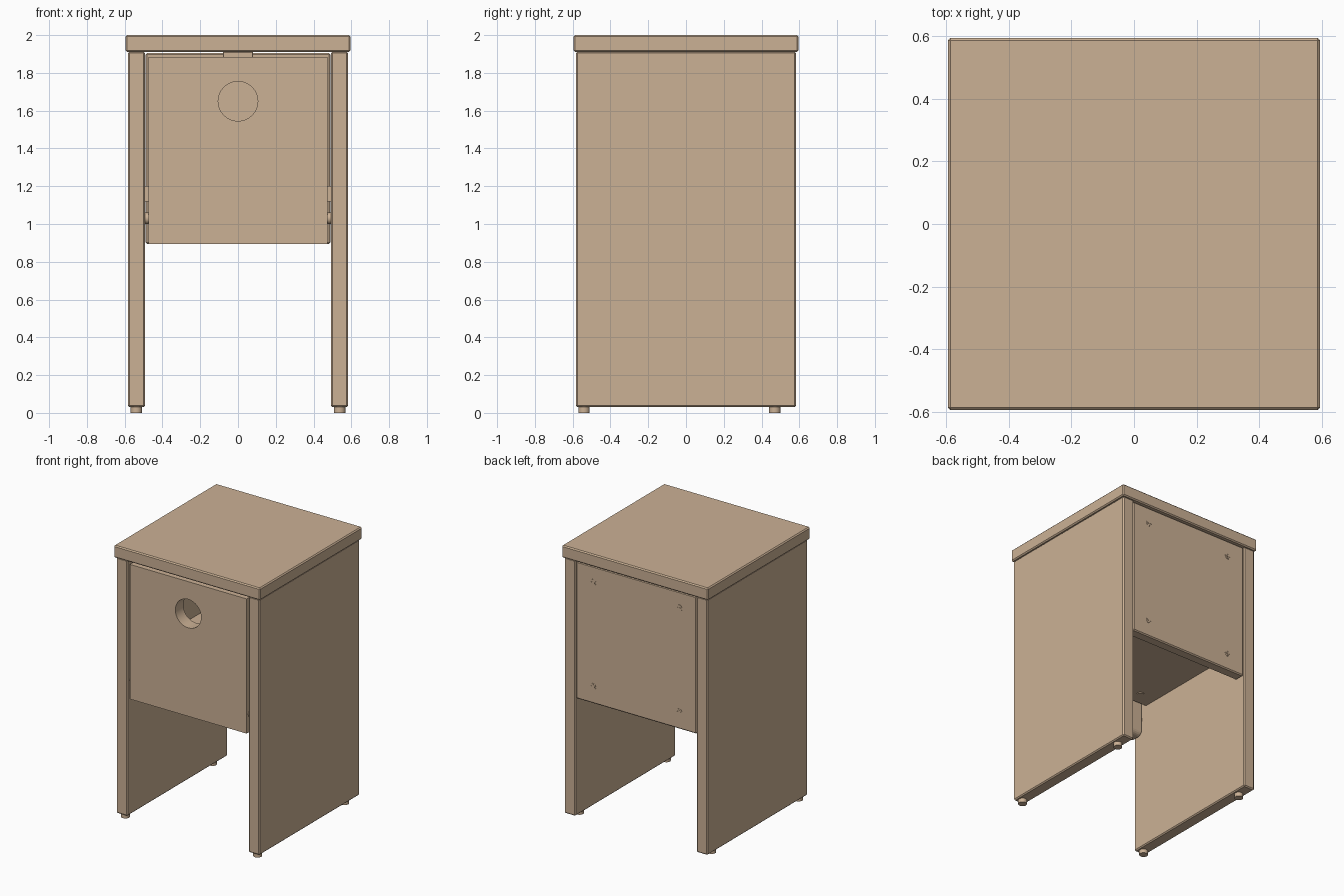
import bpy, bmesh, math
from mathutils import Matrix, Vector

cube = bpy.data.objects.get("Cube")
if cube:
    bpy.data.objects.remove(cube, do_unlink=True)

# one pale wood colour
wood = bpy.data.materials.new("pale wood")
wood.use_nodes = True
colour = (0.60, 0.44, 0.30, 1)
wood.diffuse_color = colour
wood.node_tree.nodes["Principled BSDF"].inputs["Base Color"].default_value = colour


def finish(name, bm):
    mesh = bpy.data.meshes.new(name)
    bm.to_mesh(mesh)
    bm.free()
    mesh.materials.append(wood)
    obj = bpy.data.objects.new(name, mesh)
    bpy.context.collection.objects.link(obj)
    return obj


def board(name, low, high, bevel=0.008, round_edge=None):
    """Box between two corners with small chamfers and an optional rounded edge."""
    low, high = Vector(low), Vector(high)
    bm = bmesh.new()
    bmesh.ops.create_cube(bm, size=1)
    bmesh.ops.scale(bm, vec=high - low, verts=bm.verts)
    bmesh.ops.translate(bm, vec=(low + high) / 2, verts=bm.verts)
    if round_edge:
        edges = [e for e in bm.edges if all(round_edge(v.co) for v in e.verts)]
        bmesh.ops.bevel(bm, geom=edges, offset=0.04, segments=5,
                        profile=0.5, affect='EDGES')
    elif bevel:
        bmesh.ops.bevel(bm, geom=bm.edges[:], offset=bevel, segments=1,
                        affect='EDGES')
    return finish(name, bm)


def rod(name, centre, radius, length, axis='Z', sides=24):
    """Capped cylinder along one axis."""
    turn = {'X': Matrix.Rotation(math.pi / 2, 4, 'Y'),
            'Y': Matrix.Rotation(math.pi / 2, 4, 'X'),
            'Z': Matrix.Identity(4)}[axis]
    bm = bmesh.new()
    bmesh.ops.create_cone(bm, cap_ends=True, segments=sides, radius1=radius,
                          radius2=radius, depth=length,
                          matrix=Matrix.Translation(centre) @ turn)
    for f in bm.faces:
        f.smooth = len(f.verts) == 4
    for e in bm.edges:
        e.smooth = e.calc_face_angle(0) < 0.6
    return finish(name, bm)


# carcass
board("top_board", (-0.595, -0.595, 1.91), (0.595, 0.595, 2.0))
board("back_panel", (-0.49, 0.50, 0.895), (0.49, 0.578, 1.905))
board("compartment_floor", (-0.492, -0.46, 1.12), (0.492, 0.502, 1.2), 0)

# sides, feet and door pivots
for side, s in (("left", 1), ("right", -1)):
    x1, x2 = sorted((0.492 * s, 0.583 * s))
    board(side + "_side_panel", (x1, -0.583, 0.03), (x2, 0.583, 1.912))
    for end, y in (("front", -0.54), ("back", 0.47)):
        rod(f"{side}_{end}_foot", (0.538 * s, y, 0.018), 0.03, 0.036)
    rod(side + "_door_pivot", (0.483 * s, -0.53, 1.03), 0.03, 0.03, 'X')
    rod(side + "_floor_screw", (0.36 * s, -0.36, 1.119), 0.025, 0.008)

# door with a round finger hole and a rounded inner lower edge
door = board("door", (-0.475, -0.578, 0.895), (0.475, -0.485, 1.885),
             round_edge=lambda p: p.y > -0.5 and p.z < 1)
cutter = rod("finger_hole_cutter", (0, -0.53, 1.65), 0.105, 0.3, 'Y', 32)
cutter.hide_render = True
cut = door.modifiers.new("finger_hole", 'BOOLEAN')
cut.operation = 'DIFFERENCE'
cut.solver = 'EXACT'
cut.object = cutter
graph = bpy.context.evaluated_depsgraph_get()
cut_mesh = bpy.data.meshes.new_from_object(door.evaluated_get(graph))
door.modifiers.clear()
door.data = cut_mesh
bpy.data.objects.remove(cutter, do_unlink=True)

# door catch under the top
board("door_catch", (-0.08, -0.53, 1.87), (0.08, -0.46, 1.912), 0.004)

# cross-head screws on the back
for x in (-0.35, 0.35):
    for z in (1.02, 1.785):
        rod("back_screw_head", (x, 0.577, z), 0.024, 0.006, 'Y', 16)
        for w, h in ((0.016, 0.004), (0.004, 0.016)):
            board("back_screw_cross", (x - w, 0.576, z - h),
                  (x + w, 0.583, z + h), 0)
